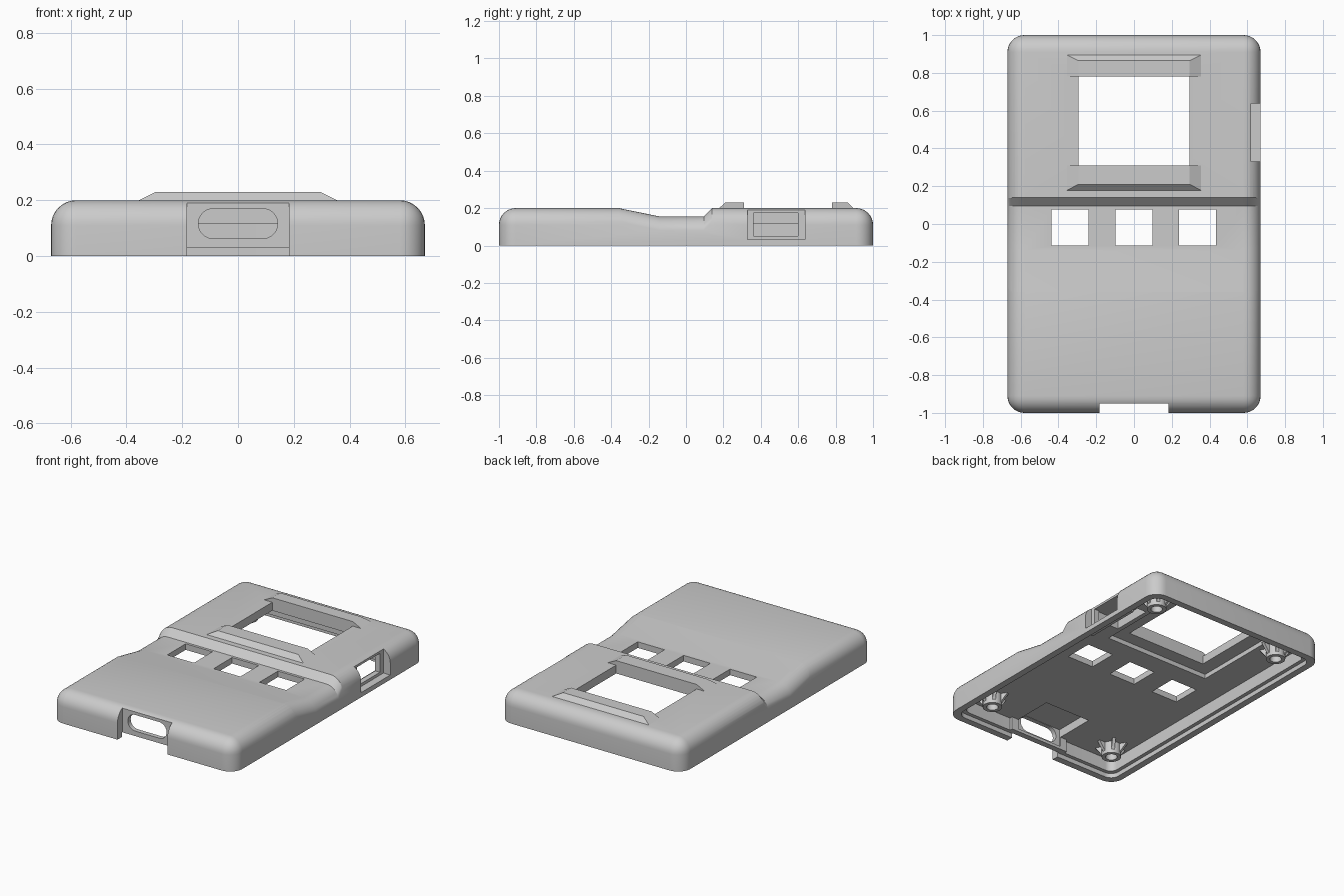
import bpy, bmesh, math
from mathutils import Matrix

if "Cube" in bpy.data.objects:
    bpy.data.objects.remove(bpy.data.objects["Cube"], do_unlink=True)

grey = bpy.data.materials.new("plain grey")
grey.use_nodes = True
grey.diffuse_color = (0.6, 0.6, 0.6, 1)
grey.node_tree.nodes["Principled BSDF"].inputs["Base Color"].default_value = (0.6, 0.6, 0.6, 1)


def finish(name, bm):
    bmesh.ops.recalc_face_normals(bm, faces=bm.faces)
    mesh = bpy.data.meshes.new(name)
    bm.to_mesh(mesh)
    bm.free()
    mesh.materials.append(grey)
    obj = bpy.data.objects.new(name, mesh)
    bpy.context.collection.objects.link(obj)
    return obj


def box(name, x, y, z, radius=0, axis=2, round_top=False):
    """Box from ranges, with edges along one axis (and the top rim) rounded."""
    bm = bmesh.new()
    bmesh.ops.create_cube(bm, size=1)
    for v in bm.verts:
        v.co = [r[0] if c < 0 else r[1] for c, r in zip(v.co, (x, y, z))]
    if radius:
        edges = []
        for e in bm.edges:
            a, b = (v.co for v in e.verts)
            along = abs((a - b)[axis]) > 1e-4
            if along or (round_top and min(a.z, b.z) > z[1] - 1e-4):
                edges.append(e)
        bmesh.ops.bevel(bm, geom=edges, offset=radius, segments=8,
                        profile=0.5, affect='EDGES', clamp_overlap=False)
    return finish(name, bm)


def cut(target, cutter, keep=False):
    cutter.hide_render = True
    mod = target.modifiers.new("cut", 'BOOLEAN')
    mod.operation = 'DIFFERENCE'
    mod.solver = 'EXACT'
    mod.object = cutter
    graph = bpy.context.evaluated_depsgraph_get()
    mesh = bpy.data.meshes.new_from_object(target.evaluated_get(graph))
    target.modifiers.clear()
    target.data = mesh
    if not keep:
        bpy.data.objects.remove(cutter, do_unlink=True)


def loft(name, rings):
    """Closed solid through equal-length rings of points."""
    bm = bmesh.new()
    loops = [[bm.verts.new(p) for p in ring] for ring in rings]
    n = len(loops[0])
    for a, b in zip(loops, loops[1:]):
        for i in range(n):
            j = (i + 1) % n
            bm.faces.new((a[i], a[j], b[j], b[i]))
    bm.faces.new(loops[0])
    bm.faces.new(loops[-1])
    return finish(name, bm)


# Rounded outer shell
W, L, H, R = 0.67, 1.0, 0.2, 0.09
shell = box("case_shell", (-W, W), (-L, L), (0, H), R, round_top=True)


# Dip across the key row, its sides rounded like the shell
def dip_section(y, top):
    r = R + 0.002
    arc = [(W - R + r * math.sin(t), top - r + r * math.cos(t))
           for t in (math.pi / 2 * i / 8 for i in range(9))]
    right = arc + [(0.75, top - r), (0.75, 0.3)]
    left = [(-x, z) for x, z in reversed(right)]
    return [(x, y, z) for x, z in right + left]


cut(shell, loft("dip_cutter", [dip_section(y, z) for y, z in
    ((-0.375, 0.203), (-0.14, 0.155), (0.095, 0.155), (0.143, 0.203))]))

# Hollow inside, leaving thicker walls behind the two ports
T = 0.07
cavity = box("cavity_cutter", (-W + T, W - T), (-L + T, L - T), (-0.1, 0.115), 0.05)
cut(cavity, box("port_wall", (-0.22, 0.22), (-1.1, -0.91), (0.03, 0.3)))
cut(cavity, box("side_wall", (0.575, 0.8), (0.29, 0.68), (0.03, 0.3)))
cut(shell, cavity)
S = 0.045
cut(shell, box("lip_cutter", (-W + S, W - S), (-L + S, L - S), (-0.1, 0.03), 0.06))

# Pockets in the ceiling: screen, front port, side port
cut(shell, box("screen_pocket", (-0.39, 0.39), (0.22, 0.87), (0.05, 0.145)))
cut(shell, box("port_pocket", (-0.17, 0.17), (-0.92, -0.64), (0.05, 0.172)))
cut(shell, box("side_pocket", (0.42, 0.585), (0.345, 0.615), (0.045, 0.178)))

# Screen window and key openings
cut(shell, box("window_cutter", (-0.295, 0.295), (0.31, 0.78), (0, 0.4)))
for cx in (-0.34, 0, 0.336):
    cut(shell, box("key_cutter", (cx - 0.098, cx + 0.098), (-0.115, 0.078), (0, 0.4)))

# Port notches and their openings
cut(shell, box("front_notch", (-0.183, 0.183), (-1.2, -0.95), (-0.1, 0.3)))
cut(shell, box("front_port", (-0.142, 0.142), (-1.1, -0.8), (0.063, 0.17), 0.053, axis=1))
cut(shell, box("side_notch", (0.62, 0.8), (0.33, 0.637), (0.031, 0.3)))
cut(shell, box("side_port", (0.5, 0.8), (0.36, 0.6), (0.05, 0.175)))

# Chamfered ridges beside the window
parts = [shell]
for name, inner, top, outer in (("front_ridge", 0.31, 0.21, 0.178),
                                ("back_ridge", 0.78, 0.865, 0.895)):
    parts.append(loft(name, [
        [(-w, inner, z), (w, inner, z), (w, y, z), (-w, y, z)]
        for w, y, z in ((0.355, outer, 0.195), (0.355, outer, 0.2), (0.295, top, 0.23))]))


# Screw posts with flared ribs
def screw_post(name, px, py):
    bm = bmesh.new()
    ring = [bm.verts.new(p) for p in
            ((0.036, 0, 0.035), (0.06, 0, 0.035), (0.06, 0, 0.118), (0.036, 0, 0.118))]
    edges = [bm.edges.new((ring[i], ring[(i + 1) % 4])) for i in range(4)]
    bmesh.ops.spin(bm, geom=ring + edges, cent=(0, 0, 0), axis=(0, 0, 1),
                   angle=math.tau, steps=24, use_merge=True)
    bmesh.ops.remove_doubles(bm, verts=bm.verts, dist=1e-5)
    for k in range(6):
        turn = Matrix.Rotation(math.tau * k / 6, 4, 'Z')
        sides = []
        for h in (-0.01, 0.01):
            tri = [bm.verts.new((r, h, z)) for r, z in
                   ((0.05, 0.045), (0.105, 0.118), (0.05, 0.118))]
            bmesh.ops.transform(bm, matrix=turn, verts=tri)
            bm.faces.new(tri)
            sides.append(tri)
        a, b = sides
        for i in range(3):
            j = (i + 1) % 3
            bm.faces.new((a[i], a[j], b[j], b[i]))
    post = finish(name, bm)
    post.location = (px, py, 0)
    return post


for sx, side in ((-1, "right"), (1, "left")):
    for sy, end in ((-1, "front"), (1, "back")):
        parts.append(screw_post(f"{end}_{side}_post", sx * 0.48, sy * 0.79))

# Smooth the fillets, keep hard edges sharp
bpy.ops.object.select_all(action='DESELECT')
for obj in parts:
    obj.select_set(True)
bpy.context.view_layer.objects.active = shell
bpy.ops.object.shade_smooth_by_angle(angle=math.radians(25))
